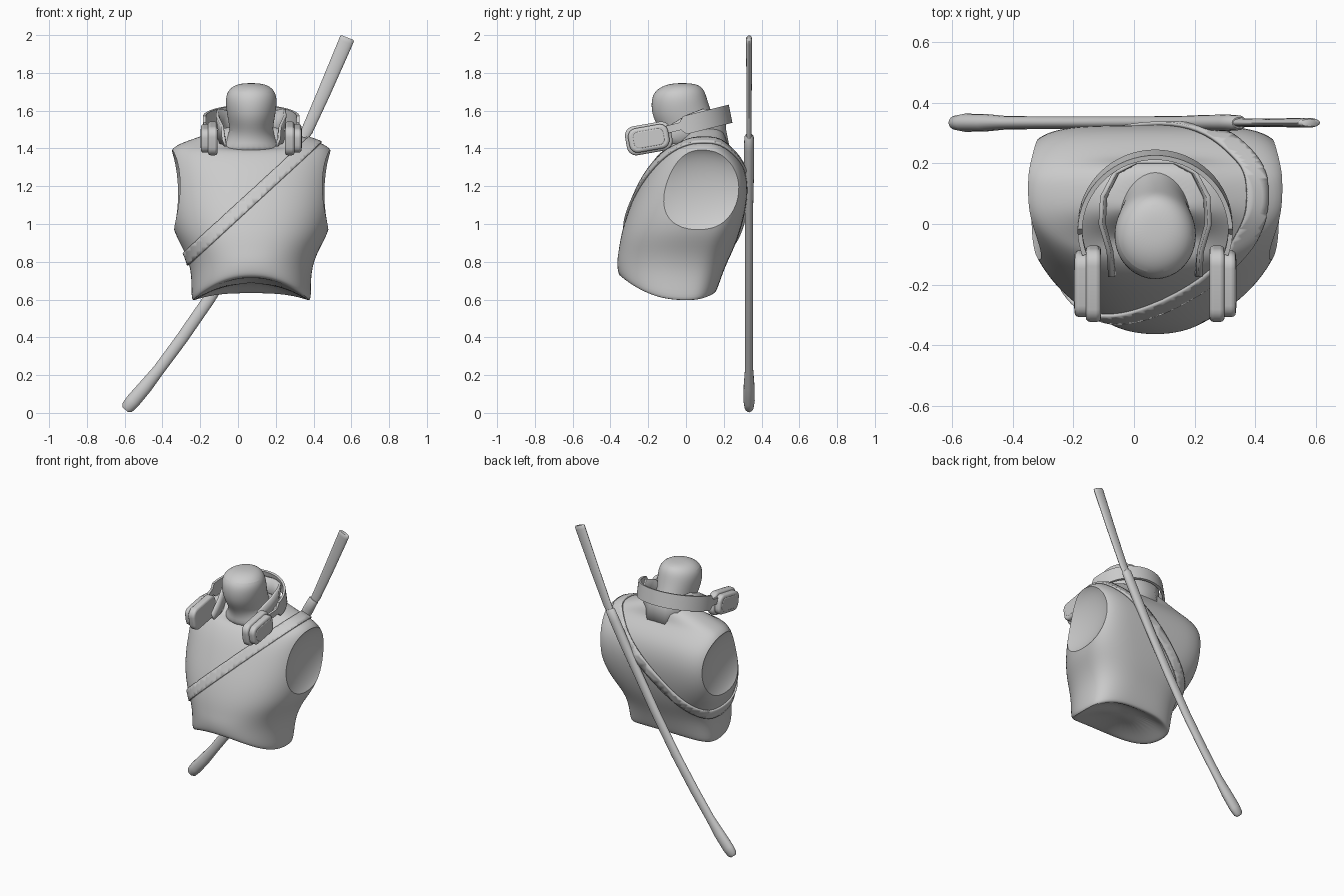
import bpy, bmesh, math
from mathutils import Vector, Matrix

if "Cube" in bpy.data.objects:
    bpy.data.objects.remove(bpy.data.objects["Cube"])

CX = 0.07  # body centre line


def finish(ob, angle=40):
    bpy.ops.object.select_all(action='DESELECT')
    ob.select_set(True)
    bpy.context.view_layer.objects.active = ob
    bpy.ops.object.shade_smooth_by_angle(angle=math.radians(angle))
    return ob


def make(name, bm):
    bmesh.ops.recalc_face_normals(bm, faces=bm.faces)
    me = bpy.data.meshes.new(name)
    bm.to_mesh(me)
    bm.free()
    ob = bpy.data.objects.new(name, me)
    bpy.context.collection.objects.link(ob)
    return ob


def loft(name, rings, closed=True, caps=True):
    bm = bmesh.new()
    rows = [[bm.verts.new(p) for p in r] for r in rings]
    n = len(rows[0])
    for a, b in zip(rows, rows[1:]):
        for i in range(n if closed else n - 1):
            j = (i + 1) % n
            bm.faces.new((a[i], a[j], b[j], b[i]))
    if caps:
        bm.faces.new(rows[0])
        bm.faces.new(rows[-1])
    return make(name, bm)


def modify(ob, kind, **props):
    m = ob.modifiers.new(kind.title(), kind)
    for k, v in props.items():
        setattr(m, k, v)
    return m


def bake(ob):
    dg = bpy.context.evaluated_depsgraph_get()
    me = bpy.data.meshes.new_from_object(ob.evaluated_get(dg))
    ob.modifiers.clear()
    ob.data = me


def body_ring(z, a, yf, yb, cy, zf=0, zb=0, nb=2.8, nf=2.2, count=32):
    pts = []
    for i in range(count):
        t = 2 * math.pi * i / count
        c, s = math.cos(t), math.sin(t)
        e = 2 / (nf if s < 0 else nb)
        x = math.copysign(abs(c) ** e, c) * a
        y = cy + (yf - cy if s < 0 else yb - cy) * abs(s) ** e
        pts.append((CX + x, y, z + (zf if s < 0 else zb) * s * s))
    return pts


# Torso: saddle shaped hem, broad chest, sloping shoulders
torso = loft("torso", [body_ring(*r) for r in [
    (0.68, 0.14, -0.15, 0.05, -0.04, 0.03, 0.01),
    (0.615, 0.27, -0.30, 0.12, -0.02, 0.10, 0.03),
    (0.588, 0.308, -0.345, 0.15, -0.01, 0.13, 0.04),
    (0.61, 0.32, -0.362, 0.165, -0.01, 0.13, 0.04),
    (0.75, 0.315, -0.368, 0.205, 0.0, 0.05, 0.02),
    (0.86, 0.355, -0.358, 0.25, 0.03),
    (0.95, 0.41, -0.345, 0.285, 0.05, 0, 0, 3.2),
    (1.07, 0.435, -0.308, 0.318, 0.06, 0, 0, 4.2),
    (1.20, 0.44, -0.25, 0.333, 0.07, 0, 0, 4.6),
    (1.31, 0.44, -0.195, 0.31, 0.08, 0, 0, 4.2),
    (1.385, 0.435, -0.135, 0.255, 0.09, 0, 0, 3.2),
    (1.425, 0.39, -0.10, 0.22, 0.09, -0.03),
    (1.465, 0.26, -0.08, 0.21, 0.08, -0.07),
    (1.515, 0.15, -0.05, 0.19, 0.07, -0.15),
    (1.515, 0.05, 0.02, 0.10, 0.06, -0.08)]])
modify(torso, 'SUBSURF', levels=2)
bake(torso)

# Diagonal strap: slice of the torso surface, thickened
bm = bmesh.new()
bm.from_mesh(torso.data)
normal, mid, half = Vector((-0.678, 0, 0.735)), Vector((0.05, 0, 1.112)), 0.033
for s in (1, -1):
    bmesh.ops.bisect_plane(bm, geom=bm.verts[:] + bm.edges[:] + bm.faces[:],
                           plane_co=mid + normal * half * s,
                           plane_no=normal * s, clear_outer=True)
bmesh.ops.remove_doubles(bm, verts=bm.verts, dist=0.004)
strap = make("diagonal_strap", bm)
modify(strap, 'SOLIDIFY', thickness=0.012, offset=1)
finish(strap)

# Dished arm openings
for s in (-1, 1):
    bm = bmesh.new()
    bmesh.ops.create_uvsphere(bm, u_segments=40, v_segments=24, radius=1,
                              matrix=Matrix.Translation((CX + s * 0.462, 0.065, 1.175))
                              @ Matrix.Diagonal((0.105, 0.305, 0.24, 1)))
    cutter = make("arm_cutter", bm)
    cutter.hide_render = True
    modify(torso, 'BOOLEAN', operation='DIFFERENCE', object=cutter, solver='EXACT')
    bake(torso)
    bpy.data.objects.remove(cutter)
finish(torso, 35)

# Neck stump with a domed top, flaring into the shoulders
neck = loft("neck", [body_ring(*r, nf=2, nb=2) for r in [
    (1.36, 0.20, -0.13, 0.22, 0.06),
    (1.43, 0.145, -0.115, 0.21, 0.05),
    (1.49, 0.11, -0.13, 0.18, 0.02),
    (1.56, 0.125, -0.178, 0.145, -0.03),
    (1.65, 0.139, -0.187, 0.115, -0.04),
    (1.705, 0.127, -0.167, 0.10, -0.04),
    (1.738, 0.085, -0.11, 0.07, -0.03),
    (1.746, 0.03, -0.05, 0.01, -0.02)]])
modify(neck, 'SUBSURF', levels=2)
finish(neck)

# Open collar: half outline (offset, y, low z, high z, flare) mirrored
half_collar = [(0.14, -0.175, 1.41, 1.45, 0.97), (0.145, -0.09, 1.42, 1.52, 1),
               (0.17, 0.0, 1.43, 1.575, 1.02), (0.165, 0.09, 1.43, 1.61, 1.03),
               (0.125, 0.17, 1.43, 1.60, 1.06), (0.06, 0.205, 1.40, 1.60, 1.1)]
outline = [(-o, *r) for o, *r in half_collar] + half_collar[::-1]
collar = loft("collar", [[(CX + o * f, y * f, lo) for o, y, lo, hi, f in outline],
                         [(CX + o, y, (lo + hi) / 2) for o, y, lo, hi, f in outline],
                         [(CX + o * 1.06, y, hi) for o, y, lo, hi, f in outline]],
              closed=False, caps=False)
modify(collar, 'SOLIDIFY', thickness=0.014, offset=0)
finish(collar, 50)

# Headphone band, tilted up towards the back
rings = []
for i in range(41):
    t = math.radians(-20 + 220 * i / 40)
    end = min(i, 40 - i)
    h = 0.02 if end < 4 else 0.048
    rows = []
    for r, dz in ((0.236, -h), (0.251, -h), (0.251, h), (0.236, h)):
        y = -0.015 + r * math.sin(t)
        rows.append((CX + r * 1.02 * math.cos(t), y - dz * 0.2, 1.525 + 0.25 * y + dz))
    rings.append(rows)
finish(loft("headphone_band", rings), 35)


# Rounded block for the ear cups
def block(name, x, size, bevel):
    bm = bmesh.new()
    bmesh.ops.create_cube(bm, size=1, matrix=Matrix.Diagonal((*size, 1)))
    long_edges = [e for e in bm.edges
                  if abs(e.verts[0].co.x - e.verts[1].co.x) > size[0] * 0.5]
    bmesh.ops.bevel(bm, geom=long_edges, offset=bevel, segments=6,
                    profile=0.5, affect='EDGES')
    ob = make(name, bm)
    ob.location = (x, -0.197, 1.453)
    ob.rotation_euler.x = math.radians(10)
    modify(ob, 'BEVEL', width=0.014, segments=3, limit_method='ANGLE',
           angle_limit=math.radians(50))
    return finish(ob)


for side, s in (("left", -1), ("right", 1)):
    block(side + "_ear_pad", CX + s * 0.204, (0.05, 0.245, 0.155), 0.05)
    block(side + "_ear_cup", CX + s * 0.241, (0.05, 0.215, 0.13), 0.045)
    block(side + "_cup_plate", CX + s * 0.262, (0.012, 0.165, 0.09), 0.03)


# Staff: elliptical sweep in the xz plane, (x, z, half width, half depth)
def sweep(name, path, y, count=16):
    rings = []
    for i, (x, z, w, d) in enumerate(path):
        p, q = path[max(i - 1, 0)], path[min(i + 1, len(path) - 1)]
        t = Vector((q[0] - p[0], q[1] - p[1])).normalized()
        rings.append([(x + t.y * w * math.cos(a), y + d * math.sin(a), z - t.x * w * math.cos(a))
                      for a in (2 * math.pi * k / count for k in range(count))])
    return finish(loft(name, rings), 45)


sweep("staff_lower", [
    (-0.596, 0.016, 0.020, 0.014), (-0.586, 0.028, 0.034, 0.024),
    (-0.557, 0.062, 0.039, 0.030), (-0.49, 0.14, 0.037, 0.029),
    (-0.42, 0.228, 0.031, 0.022), (-0.30, 0.39, 0.032, 0.021),
    (-0.155, 0.60, 0.032, 0.021), (0.0, 0.85, 0.032, 0.021),
    (0.15, 1.11, 0.032, 0.022), (0.24, 1.27, 0.034, 0.026),
    (0.31, 1.40, 0.035, 0.027), (0.342, 1.46, 0.033, 0.025),
    (0.347, 1.470, 0.026, 0.018)], 0.334)
sweep("staff_upper", [
    (0.33, 1.43, 0.024, 0.014), (0.366, 1.495, 0.031, 0.014),
    (0.455, 1.695, 0.035, 0.014), (0.570, 1.963, 0.039, 0.016),
    (0.577, 1.982, 0.039, 0.016), (0.579, 1.987, 0.032, 0.012)], 0.334)
